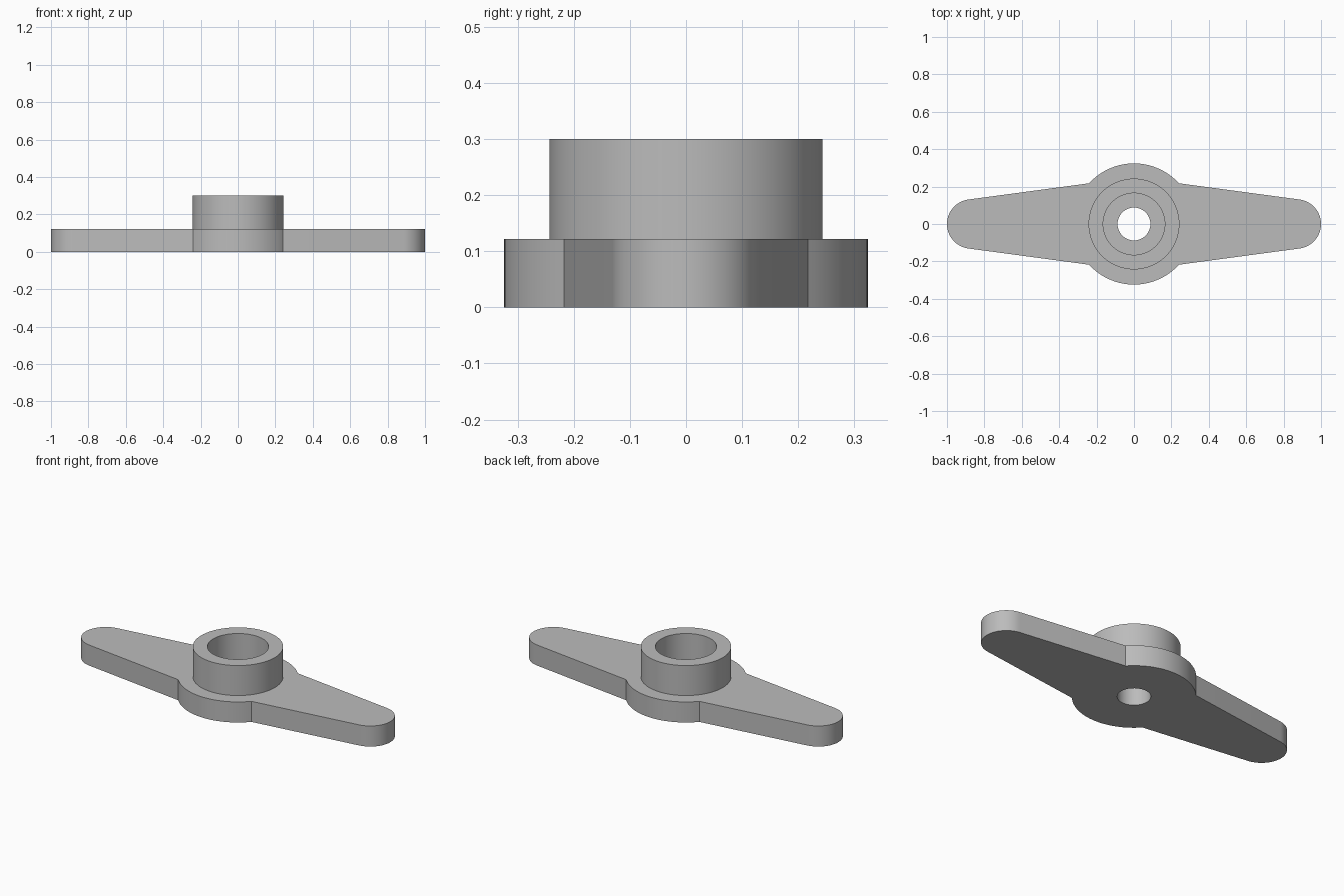
import bpy, bmesh
from math import sin, cos, atan2, hypot, acos, asin, pi, radians

cube = bpy.data.objects.get("Cube")
if cube:
    bpy.data.objects.remove(cube)

PLATE_TOP, BOSS_TOP = 0.122, 0.3
DISC_R, BOSS_R, BORE_R, HOLE_R = 0.324, 0.243, 0.165, 0.088
TIP_R, SHOULDER_X = 0.132, 0.24

grey = bpy.data.materials.new("plain grey")
grey.use_nodes = True
colour = (0.5, 0.5, 0.5, 1)
grey.diffuse_color = colour
grey.node_tree.nodes["Principled BSDF"].inputs["Base Color"].default_value = colour


def arc(cx, r, a0, a1, n):
    return [(cx + r * cos(a0 + (a1 - a0) * i / n),
             r * sin(a0 + (a1 - a0) * i / n)) for i in range(n + 1)]


def finish(name, bm):
    bmesh.ops.recalc_face_normals(bm, faces=bm.faces)
    mesh = bpy.data.meshes.new(name)
    bm.to_mesh(mesh)
    bm.free()
    mesh.materials.append(grey)
    obj = bpy.data.objects.new(name, mesh)
    bpy.context.collection.objects.link(obj)
    bpy.ops.object.select_all(action='DESELECT')
    obj.select_set(True)
    bpy.context.view_layer.objects.active = obj
    bpy.ops.object.shade_smooth_by_angle(angle=radians(30))
    return obj


# Plate outline: round tips tangent to tapering arms, meeting a central disc
shoulder = acos(SHOULDER_X / DISC_R)
sx, sy = SHOULDER_X, DISC_R * sin(shoulder)
tip_x = 1 - TIP_R
dx, dy = tip_x - sx, -sy
tangent = atan2(dy, dx) + asin(TIP_R / hypot(dx, dy)) + pi / 2
half = arc(tip_x, TIP_R, -tangent, tangent, 32)
half += arc(0, DISC_R, shoulder, pi - shoulder, 32)
outline = half + [(-x, -y) for x, y in half]
hole = arc(0, HOLE_R, 0, 2 * pi, 48)[:-1]

# Lever plate with a through hole
bm = bmesh.new()
edges = []
for loop in (outline, hole):
    verts = [bm.verts.new((x, y, 0)) for x, y in loop]
    edges += [bm.edges.new((v, verts[i - 1])) for i, v in enumerate(verts)]
bmesh.ops.triangle_fill(bm, edges=edges, use_beauty=True, use_dissolve=False)
top = bmesh.ops.extrude_face_region(bm, geom=bm.faces[:], use_keep_orig=True)
bmesh.ops.translate(bm, vec=(0, 0, PLATE_TOP),
                    verts=[g for g in top["geom"] if isinstance(g, bmesh.types.BMVert)])
finish("lever_plate", bm)

# Hollow boss standing on the plate
bm = bmesh.new()
profile = [(BOSS_R, PLATE_TOP), (BOSS_R, BOSS_TOP), (BORE_R, BOSS_TOP), (BORE_R, PLATE_TOP)]
verts = [bm.verts.new((r, 0, z)) for r, z in profile]
lines = [bm.edges.new(pair) for pair in zip(verts, verts[1:])]
bmesh.ops.spin(bm, geom=verts + lines, cent=(0, 0, 0), axis=(0, 0, 1),
               angle=2 * pi, steps=64, use_merge=True)
bmesh.ops.remove_doubles(bm, verts=bm.verts, dist=0.0001)
finish("hub_boss", bm)
